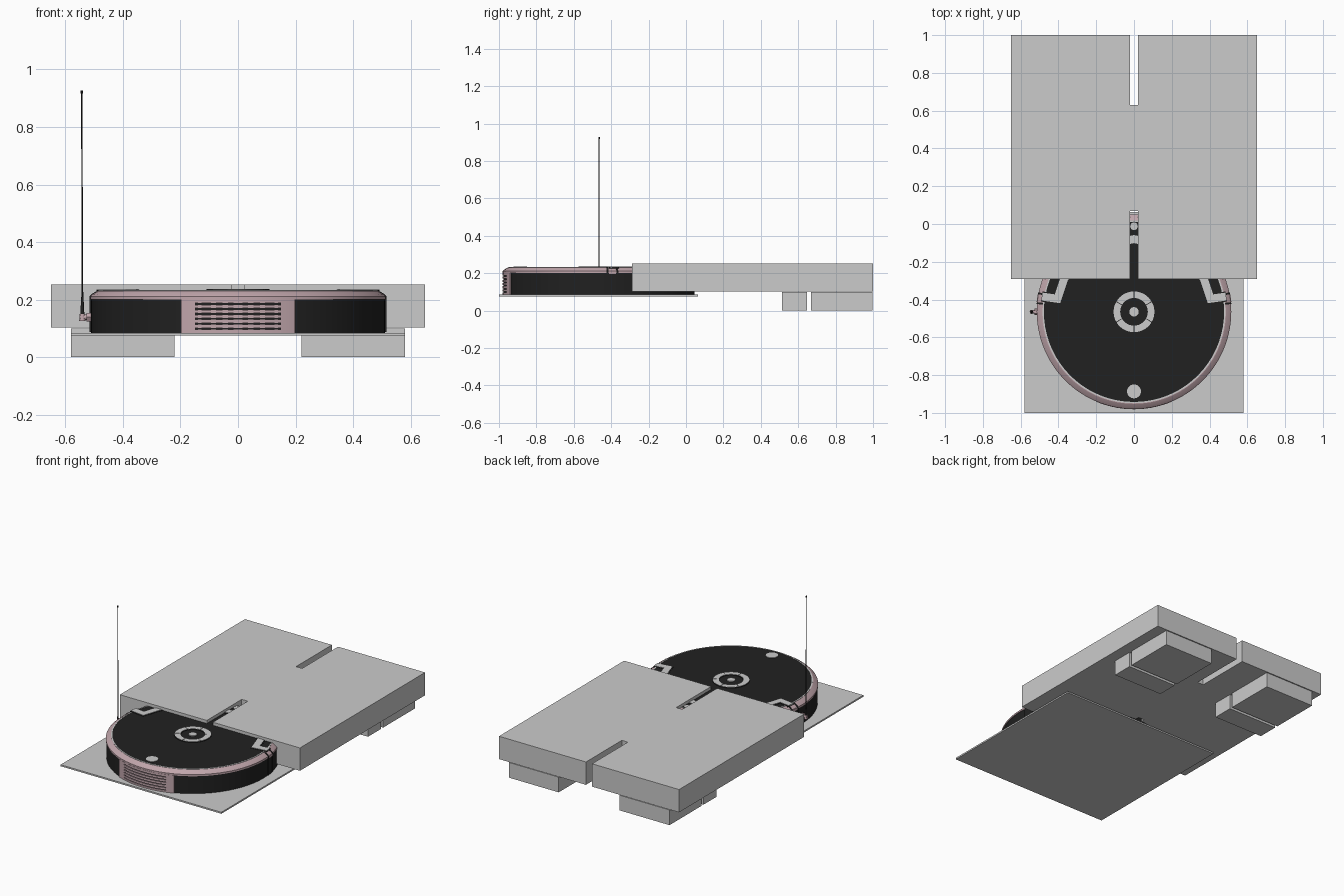
import bpy, bmesh
from math import pi, sin, cos, asin, tau
from mathutils import Vector

if "Cube" in bpy.data.objects:
    bpy.data.objects.remove(bpy.data.objects["Cube"])

CX, CY = 0.0, -0.465      # robot centre
R = 0.515                 # robot radius


def material(name, rgb):
    m = bpy.data.materials.new(name)
    m.diffuse_color = (*rgb, 1)
    m.use_nodes = True
    m.node_tree.nodes["Principled BSDF"].inputs["Base Color"].default_value = m.diffuse_color
    return m


PINK = material("rose_plastic", (0.53, 0.38, 0.41))
BLACK = material("black_plastic", (0.015, 0.015, 0.015))


def finish(name, bm, mat=None, smooth=False):
    bmesh.ops.remove_doubles(bm, verts=bm.verts, dist=1e-5)
    bmesh.ops.recalc_face_normals(bm, faces=bm.faces)
    me = bpy.data.meshes.new(name)
    bm.to_mesh(me)
    bm.free()
    ob = bpy.data.objects.new(name, me)
    bpy.context.collection.objects.link(ob)
    if mat:
        me.materials.append(mat)
    if smooth:
        bpy.context.view_layer.objects.active = ob
        ob.select_set(True)
        bpy.ops.object.shade_smooth_by_angle(angle=0.5)
        ob.select_set(False)
    return ob


def prism(name, pts, z0, z1, mat=None):
    bm = bmesh.new()
    f = bm.faces.new([bm.verts.new((x, y, z0)) for x, y in pts])
    up = bmesh.ops.extrude_face_region(bm, geom=[f])["geom"]
    for v in up:
        if isinstance(v, bmesh.types.BMVert):
            v.co.z = z1
    return finish(name, bm, mat)


def box(name, x0, x1, y0, y1, z0, z1, mat=None):
    return prism(name, [(x0, y0), (x1, y0), (x1, y1), (x0, y1)], z0, z1, mat)


def lathe(name, profile, a0=0, a1=tau, n=72, mat=None, c=(CX, CY)):
    """Sweep a closed (radius, z) profile about a vertical axis."""
    bm = bmesh.new()
    full = abs(a1 - a0 - tau) < 1e-6
    rings = []
    for i in range(n if full else n + 1):
        a = a0 + (a1 - a0) * i / n
        rings.append([bm.verts.new((c[0] + r * cos(a), c[1] + r * sin(a), z)) for r, z in profile])
    k = len(profile)
    for i in range(n):
        p, q = rings[i], rings[(i + 1) % len(rings)]
        for j in range(k):
            bm.faces.new((p[j], q[j], q[(j + 1) % k], p[(j + 1) % k]))
    if not full:
        bm.faces.new(rings[0])
        bm.faces.new(rings[-1])
    return finish(name, bm, mat, True)


def rect(r0, r1, z0, z1):
    return [(r0, z0), (r1, z0), (r1, z1), (r0, z1)]


def disc(name, x, y, r, z0, z1, mat=None, n=32):
    return prism(name, [(x + r * cos(tau * i / n), y + r * sin(tau * i / n)) for i in range(n)], z0, z1, mat)


def strip(name, path, width, z0, z1, mat=None):
    """Flat ribbon of constant width along a path."""
    p = [Vector(q) for q in path]
    left, right = [], []
    for i, q in enumerate(p):
        d1 = (q - p[max(i - 1, 0)]) if i else p[1] - q
        d2 = (p[i + 1] - q) if i < len(p) - 1 else d1
        n1 = Vector((-d1.y, d1.x)).normalized()
        n2 = Vector((-d2.y, d2.x)).normalized()
        m = (n1 + n2).normalized()
        off = m * (width / 2 / m.dot(n1))
        left.append(q + off)
        right.append(q - off)
    return prism(name, left + right[::-1], z0, z1, mat)


# Slotted slab, feet and thin tray
s = 0.022
prism("slab", [(-0.65, -0.29), (-s, -0.29), (-s, 0.07), (s, 0.07), (s, -0.29), (0.65, -0.29),
               (0.65, 1), (s, 1), (s, 0.63), (-s, 0.63), (-s, 1), (-0.65, 1)], 0.103, 0.252)
for side, sx in (("left", -1), ("right", 1)):
    for part, y0, y1 in (("front", 0.512, 0.648), ("rear", 0.668, 0.998)):
        x0, x1 = sorted((0.22 * sx, 0.58 * sx))
        box(f"{side}_{part}_foot", x0, x1, y0, y1, 0, 0.099)
box("tray", -0.58, 0.58, -1.0, 0.063, 0.075, 0.085)

# Robot body, rim and top
lathe("body_shell", [(0, 0.085), (R - 0.004, 0.085), (R - 0.004, 0.202), (0, 0.202)], mat=BLACK)
lathe("top_rim", [(0.475, 0.2), (R, 0.2), (R, 0.211), (0.507, 0.219), (0.487, 0.231), (0.475, 0.231)], mat=PINK)
lathe("top_trim_ring", rect(0.477, 0.484, 0.21, 0.233))
lathe("top_cover", [(0, 0.2), (0.478, 0.2), (0.478, 0.232), (0, 0.232)], mat=BLACK)

# Front vent grille: end panels and bars, gaps show the dark shell
front = -pi / 2
outer, inner = asin(0.198 / R), asin(0.15 / R)
for side, a, b in (("left", -outer, -inner), ("right", inner, outer)):
    lathe(f"vent_end_{side}", rect(0.5, R + 0.001, 0.085, 0.201), front + a, front + b, 4, PINK)
gaps = [0.099 + 0.0172 * i for i in range(6)]
edges = [0.085] + [e for g in gaps for e in (g - 0.003, g + 0.003)] + [0.201]
for i in range(7):
    lathe(f"vent_bar_{i}", rect(0.5, R + 0.001, edges[2 * i], edges[2 * i + 1]),
          front - inner, front + inner, 10, PINK)

# Centre control ring in segments, with centre, front and rear buttons
for i in range(6):
    a = pi / 6 + i * tau / 6
    lathe(f"control_ring_{i}", rect(0.073, 0.108, 0.23, 0.237), a + 0.02, a + tau / 6 - 0.02, 8)
lathe("control_ring_edge", rect(0.07, 0.111, 0.228, 0.235), n=48, mat=BLACK)
disc("centre_button", CX, CY, 0.025, 0.23, 0.237)
disc("front_sensor", 0, -0.886, 0.037, 0.23, 0.235)
disc("rear_button", 0, -0.012, 0.02, 0.23, 0.235)

# Lid outline with a handle corner at each side
half = [(-0.488, -0.384), (-0.405, -0.396), (-0.37, -0.29), (-0.3, -0.195), (-0.16, -0.11)]
path = half + [(0, -0.08)] + [(-x, y) for x, y in half[::-1]]
strip("lid_outline_shadow", path, 0.054, 0.225, 0.2335, BLACK)
strip("lid_outline", path, 0.042, 0.23, 0.236)

# Latches running over the rim and down the sides
over = [(0.47, 0.088), (R + 0.002, 0.088), (R + 0.002, 0.212), (0.508, 0.221), (0.488, 0.233), (0.47, 0.233)]
for side in (-1, 1):
    tag = "left" if side < 0 else "right"

    def ang(y):
        a = asin((y - CY) / R)
        return a if side > 0 else pi - a
    for part, y0, y1, mat in (("front_seam", -0.424, -0.414, BLACK), ("rear_seam", -0.372, -0.362, BLACK)):
        a, b = sorted((ang(y0), ang(y1)))
        lathe(f"{tag}_latch_{part}", over, a, b, 2, mat)
    a, b = sorted((ang(-0.412), ang(-0.374)))
    lathe(f"{tag}_latch_face", rect(0.5, R + 0.001, 0.088, 0.2), a, b, 3, BLACK)
    lathe(f"{tag}_latch_cap", rect(0.5, R + 0.003, 0.196, 0.211), a, b, 3, PINK)


# Antenna and its connector
def rod(name, p, q, r0, r1, n, mat):
    bm = bmesh.new()
    d = Vector(q) - Vector(p)
    bmesh.ops.create_cone(bm, cap_ends=True, segments=n, radius1=r0, radius2=r1, depth=d.length)
    rot = Vector((0, 0, 1)).rotation_difference(d).to_matrix()
    bmesh.ops.rotate(bm, verts=bm.verts, matrix=rot)
    bmesh.ops.translate(bm, verts=bm.verts, vec=(Vector(p) + Vector(q)) / 2)
    return finish(name, bm, mat, True)


rod("antenna_nut", (-0.505, CY, 0.139), (-0.527, CY, 0.139), 0.017, 0.017, 6, PINK)
rod("antenna_neck", (-0.525, CY, 0.139), (-0.55, CY, 0.139), 0.009, 0.009, 16, PINK)
rod("antenna_socket", (-0.541, CY, 0.126), (-0.541, CY, 0.15), 0.011, 0.009, 16, PINK)
rod("antenna_base", (-0.541, CY, 0.15), (-0.541, CY, 0.21), 0.007, 0.004, 12, BLACK)
rod("antenna_whip", (-0.541, CY, 0.2), (-0.543, CY, 0.92), 0.0035, 0.002, 10, BLACK)
rod("antenna_tip", (-0.543, CY, 0.917), (-0.543, CY, 0.927), 0.004, 0.004, 10, BLACK)
